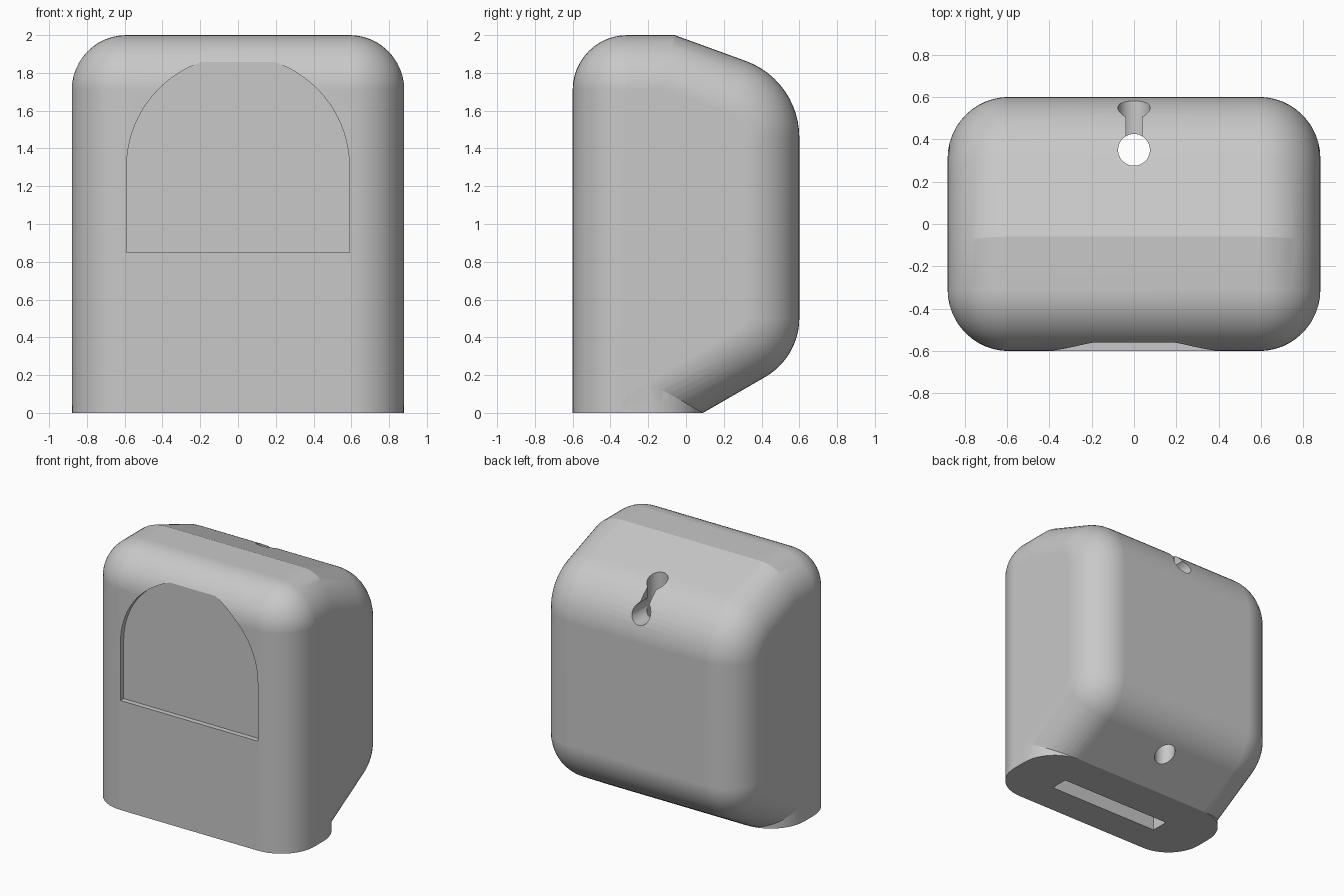
import bpy, bmesh
from math import sin, cos, radians, pi, sqrt

cube = bpy.data.objects.get("Cube")
if cube:
    bpy.data.objects.remove(cube, do_unlink=True)

HALF, FILLET, STEPS = 0.88, 0.29, 12

grey = bpy.data.materials.new("plain grey")
grey.use_nodes = True
grey.diffuse_color = (0.58, 0.58, 0.58, 1)
grey.node_tree.nodes["Principled BSDF"].inputs["Base Color"].default_value = grey.diffuse_color


def finish(name, bm):
    bmesh.ops.remove_doubles(bm, verts=bm.verts, dist=1e-5)
    bmesh.ops.recalc_face_normals(bm, faces=bm.faces)
    mesh = bpy.data.meshes.new(name)
    bm.to_mesh(mesh)
    bm.free()
    mesh.materials.append(grey)
    ob = bpy.data.objects.new(name, mesh)
    bpy.context.collection.objects.link(ob)
    return ob


def loft(name, rings):
    """Skin a list of matching closed rings and cap both ends."""
    bm = bmesh.new()
    rows = [[bm.verts.new(p) for p in ring] for ring in rings]
    for a, b in zip(rows, rows[1:]):
        for i in range(len(a)):
            bm.faces.new((a[i - 1], a[i], b[i], b[i - 1]))
    bm.faces.new(rows[0])
    bm.faces.new(rows[-1])
    return finish(name, bm)


def prism(name, points, axis, low, high):
    """Extrude a flat outline along y or z."""
    place = {"y": lambda p, h: (p[0], h, p[1]), "z": lambda p, h: (p[0], p[1], h)}[axis]
    return loft(name, [[place(p, h) for p in points] for h in (low, high)])


def arc(cx, cy, r, start, end, steps=STEPS):
    angles = [radians(start + (end - start) * i / steps) for i in range(steps + 1)]
    return [(cx + r * cos(a), cy + r * sin(a)) for a in angles]


def rect(x, y0, y1):
    return [(-x, y0), (x, y0), (x, y1), (-x, y1)]


def circle(cx, cy, r):
    return arc(cx, cy, r, 0, 352.5, 47)


# Side profile: each wall is (normal angle, distance), then its next corner radius
SLOPE = 70
WALLS = [
    (180, 0.6, FILLET),                                              # front
    (90, 2.0, 0),                                                    # top
    (SLOPE, -0.06 * cos(radians(SLOPE)) + 2 * sin(radians(SLOPE)), 0.43),  # roof slope
    (0, 0.6, 0.36),                                                  # back
    (-60, 0.045, 0),                                                 # underside slope
]


def profile(inset):
    points = []
    for i, (a1, d1, r) in enumerate(WALLS):
        a2, d2, _ = WALLS[(i + 1) % len(WALLS)]
        t1, t2 = radians(a1), radians(a2)
        e1, e2 = d1 - (r or inset), d2 - (r or inset)
        det = sin(t2 - t1)
        y = (e1 * sin(t2) - e2 * sin(t1)) / det
        z = (e2 * cos(t1) - e1 * cos(t2)) / det
        points += arc(y, z, r - inset, a1, a2) if r else [(y, z)]
    return points


# Main shell with rounded sides
side = [(HALF - FILLET + FILLET * sin(a), FILLET * (1 - cos(a)))
        for a in (pi / 2 * i / STEPS for i in range(STEPS + 1))]
stations = [(-x, d) for x, d in reversed(side)] + side
body = loft("housing", [[(x, y, z) for y, z in profile(d)] for x, d in stations])

# Rounded foot that squares off the underside
fx, back, front = HALF - 0.001 - FILLET, 0.09 - FILLET, -0.599 + FILLET
outline = (arc(fx, back, FILLET, 0, 90) + arc(-fx, back, FILLET, 90, 180)
           + arc(-fx, front, FILLET, 180, 270) + arc(fx, front, FILLET, 270, 360))
foot = prism("foot", outline, "z", -0.6, 0.2)

# Arched front recess, cable holes with joining slit, and bottom slot
R = 0.59
cuts = [
    prism("ground_cut", rect(2, -2, 2), "z", -1, 0),
    prism("front_recess", [(-R, 0.85), (R, 0.85)] + arc(0, 1.3, R, 0, 180, 40), "y", -0.8, -0.56),
    prism("vertical_hole", circle(0, 0.35, 0.075), "z", -0.5, 2.3),
    prism("rear_hole", circle(0, 1.66, 0.076), "y", 0.35, 0.8),
    prism("cable_slit", rect(0.0375, 0.35, 0.54), "z", 1.63, 2.2),
    prism("bottom_slot", rect(0.48, -0.35, -0.21), "z", -0.3, 0.6),
]

bpy.context.view_layer.objects.active = body
for operation, tools in (("UNION", [foot]), ("DIFFERENCE", cuts)):
    for tool in tools:
        mod = body.modifiers.new(tool.name, "BOOLEAN")
        mod.operation, mod.solver, mod.object = operation, "EXACT", tool
        bpy.ops.object.modifier_apply(modifier=mod.name)
        bpy.data.objects.remove(tool, do_unlink=True)

# Smooth curves, crisp creases, flat planes
bpy.ops.object.select_all(action="DESELECT")
body.select_set(True)
bpy.ops.object.shade_smooth_by_angle(angle=radians(16))
weighted = body.modifiers.new("flat planes", "WEIGHTED_NORMAL")
weighted.keep_sharp = True
